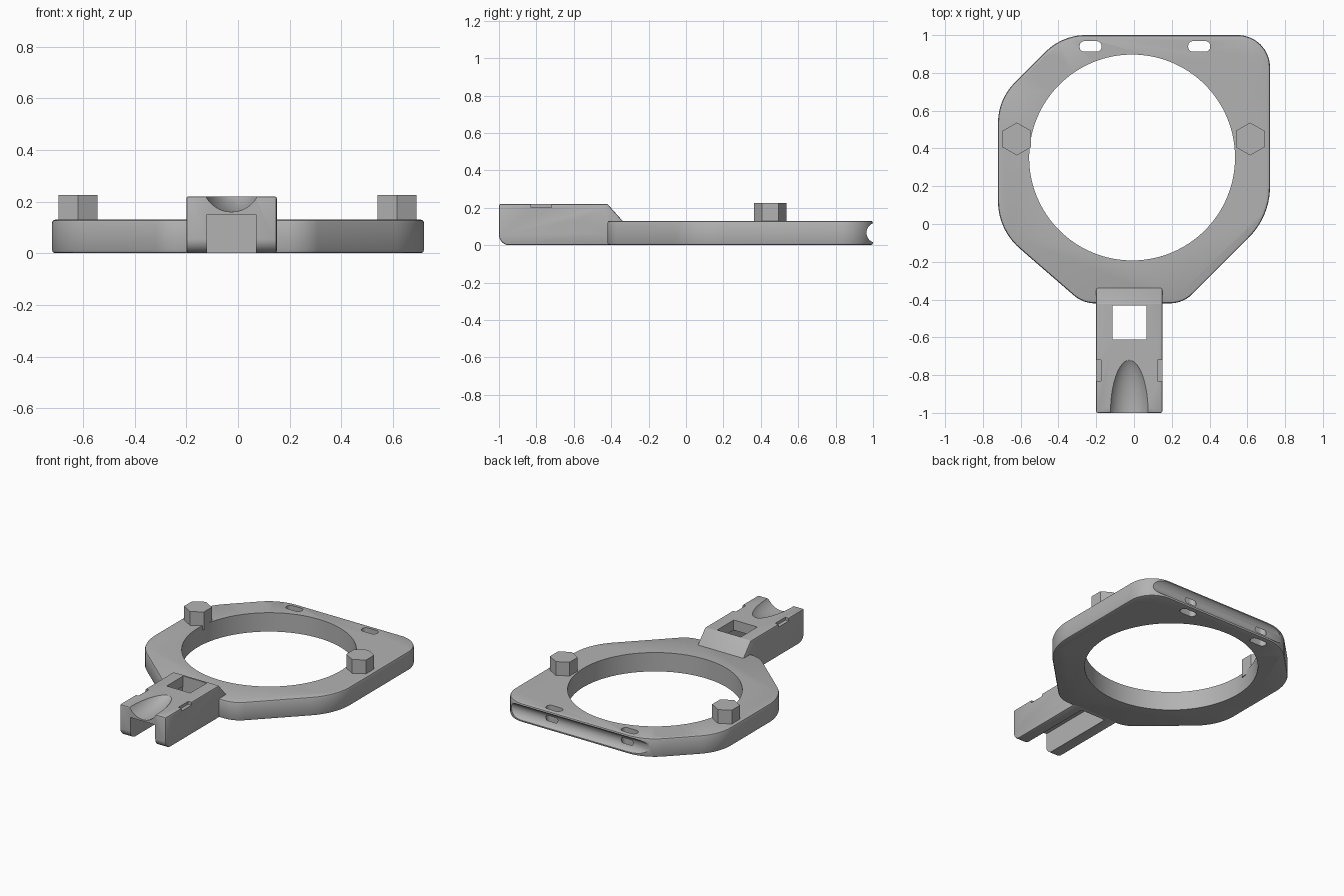
import bpy, bmesh
from math import radians, pi, tan
from mathutils import Vector, Matrix

if "Cube" in bpy.data.objects:
    bpy.data.objects.remove(bpy.data.objects["Cube"])

grey = bpy.data.materials.new("plain_grey")
grey.use_nodes = True
COLOUR = (0.45, 0.45, 0.45, 1)
grey.diffuse_color = COLOUR
grey.node_tree.nodes["Principled BSDF"].inputs["Base Color"].default_value = COLOUR


def add_object(name, bm):
    bmesh.ops.recalc_face_normals(bm, faces=bm.faces)
    mesh = bpy.data.meshes.new(name)
    bm.to_mesh(mesh)
    bm.free()
    obj = bpy.data.objects.new(name, mesh)
    bpy.context.collection.objects.link(obj)
    mesh.materials.append(grey)
    return obj


def rounded(corners, steps=10):
    """Round each (x, y, radius) corner of a closed outline with an arc."""
    pts = []
    for i, (x, y, r) in enumerate(corners):
        p = Vector((x, y))
        a = (Vector(corners[i - 1][:2]) - p).normalized()
        b = (Vector(corners[(i + 1) % len(corners)][:2]) - p).normalized()
        if r == 0:
            pts.append(p)
            continue
        half = a.angle(b) / 2
        start, end = p + a * (r / tan(half)), p + b * (r / tan(half))
        centre = p + (a + b).normalized() * (Vector((r, r / tan(half))).length)
        for k in range(steps + 1):
            d = start.lerp(end, k / steps) - centre
            pts.append(centre + d.normalized() * r)
    return pts


def extrude(name, pts, depth, place=Matrix()):
    """Extrude a flat outline along its own z, then place it."""
    bm = bmesh.new()
    face = bm.faces.new([bm.verts.new((p[0], p[1], 0)) for p in pts])
    out = bmesh.ops.extrude_face_region(bm, geom=[face])
    moved = [v for v in out["geom"] if isinstance(v, bmesh.types.BMVert)]
    bmesh.ops.translate(bm, verts=moved, vec=(0, 0, depth))
    bm.transform(place)
    return add_object(name, bm)


def cylinder(name, start, end, r1, r2=None, sides=40, turn=0):
    start, end = Vector(start), Vector(end)
    axis = end - start
    bm = bmesh.new()
    bmesh.ops.create_cone(bm, cap_ends=True, segments=sides, radius1=r1,
                          radius2=r1 if r2 is None else r2, depth=axis.length)
    spin = axis.to_track_quat("Z", "Y").to_matrix().to_4x4() @ Matrix.Rotation(turn, 4, "Z")
    bm.transform(Matrix.Translation((start + end) / 2) @ spin)
    return add_object(name, bm)


def box(name, low, high):
    low, high = Vector(low), Vector(high)
    bm = bmesh.new()
    bmesh.ops.create_cube(bm, size=1)
    bm.transform(Matrix.Translation((low + high) / 2) @ Matrix.Diagonal((*(high - low), 1)))
    return add_object(name, bm)


def apply(obj, kind, **settings):
    mod = obj.modifiers.new(kind.lower(), kind)
    for key, value in settings.items():
        setattr(mod, key, value)
    bpy.context.view_layer.objects.active = obj
    bpy.ops.object.modifier_apply(modifier=mod.name)


def cut(obj, cutter):
    apply(obj, "BOOLEAN", object=cutter, operation="DIFFERENCE", solver="EXACT")
    bpy.data.objects.remove(cutter)


def soften(obj, width):
    apply(obj, "BEVEL", width=width, segments=2, limit_method="ANGLE", angle_limit=radians(35))


def upright(name, x, y, low, high, r1, r2=None):
    return cylinder(name, (x, y, low), (x, y, high), r1, r2)


THICK = 0.13

# Ring plate with rounded, clipped corners
plate = extrude("ring_plate", rounded([
    (-0.27, -0.42, 0.17), (0.26, -0.42, 0.17), (0.72, 0.04, 0.38), (0.72, 1.0, 0.17),
    (-0.38, 1.0, 0.3), (-0.72, 0.66, 0.3), (-0.72, -0.03, 0.33)]), THICK)
soften(plate, 0.012)
bore = cylinder("bore", (-0.01, 0.352, -1), (-0.01, 0.352, 1), 0.545, sides=128)
cut(plate, bore)

# Counterbored screw holes
for x, y, inner, outer in [(-0.435, 0.805, 0.05, 0.09), (0.55, 0.805, 0.058, 0.097),
                           (0.6, 0.12, 0.055, 0.097)]:
    cut(plate, upright("hole", x, y, -0.1, 0.3, inner))
    cut(plate, upright("seat", x, y, 0.075, 0.3, outer - 0.017))
    cut(plate, upright("lead_in", x, y, THICK - 0.017, THICK + 0.003, outer - 0.017, outer + 0.003))

# Hexagonal standoffs over through holes
for x, side in [(-0.62, "right"), (0.615, "left")]:
    cut(plate, upright("hole", x, 0.45, -0.1, 0.3, 0.058))
    post = cylinder(side + "_hex_standoff", (x, 0.45, THICK - 0.03), (x, 0.45, 0.225),
                    0.087, sides=6)
    # keep a corner of the hexagon pointing to the front
    if max(abs(v.co.x - x) for v in post.data.vertices) > 0.08:
        post.data.transform(Matrix.Translation((x, 0.45, 0)) @ Matrix.Rotation(pi / 6, 4, "Z")
                            @ Matrix.Translation((-x, -0.45, 0)))
    cut(post, upright("hole", x, 0.45, -0.1, 0.3, 0.058))
    cut(post, upright("lead_in", x, 0.45, 0.215, 0.235, 0.058, 0.078))

# Tie slots and the rounded groove along the back edge
for x in (-0.23, 0.345):
    slot = rounded([(x - 0.058, 0.912, 0.025), (x + 0.058, 0.912, 0.025),
                    (x + 0.058, 0.968, 0.025), (x - 0.058, 0.968, 0.025)], 6)
    cut(plate, extrude("slot", slot, 1, Matrix.Translation((0, 0, -0.5))))
cut(plate, cylinder("groove", (-0.8, 1.02, 0.066), (0.8, 1.02, 0.066), 0.055))

# Arm: side profile extruded across its width
LEFT, RIGHT, MID = 0.15, -0.2, -0.025
side_to_world = Matrix(((0, 0, 1, RIGHT), (1, 0, 0, 0), (0, 1, 0, 0), (0, 0, 0, 1)))
arm = extrude("clamp_arm", rounded([
    (-1, 0, 0.055), (-0.4, 0, 0), (-0.4, 0.05, 0), (-0.335, 0.05, 0),
    (-0.335, 0.125, 0), (-0.42, 0.22, 0.01), (-1, 0.22, 0)]), LEFT - RIGHT, side_to_world)
soften(arm, 0.008)

# Underside channel, window, side notches
cut(arm, box("channel", (-0.12, -1.1, -0.1), (0.07, -0.43, 0.15)))
cut(arm, box("window", (-0.115, -0.612, 0.05), (0.065, -0.432, 0.4)))
for x in (RIGHT, LEFT):
    cut(arm, box("notch", (x - 0.025, -0.83, 0.2), (x + 0.025, -0.72, 0.3)))

# Cross bolt hole with a wider recess on one side
cut(arm, cylinder("bolt_hole", (-1, -0.555, 0.1), (1, -0.555, 0.1), 0.04))
cut(arm, cylinder("recess", (-0.3, -0.555, 0.1), (RIGHT + 0.03, -0.555, 0.1), 0.07))

# Tapered scoop in the tip
bm = bmesh.new()
bmesh.ops.create_uvsphere(bm, u_segments=48, v_segments=32, radius=0.113)
bm.transform(Matrix.Translation((MID, -1, 0.273)) @ Matrix.Diagonal((1, 2.8, 1, 1)))
cut(arm, add_object("scoop", bm))

# Smooth round walls while keeping edges crisp
for obj in bpy.context.view_layer.objects:
    obj.select_set(obj.type == "MESH" and grey.name in obj.data.materials)
bpy.context.view_layer.objects.active = plate
bpy.ops.object.shade_smooth_by_angle(angle=radians(30))
